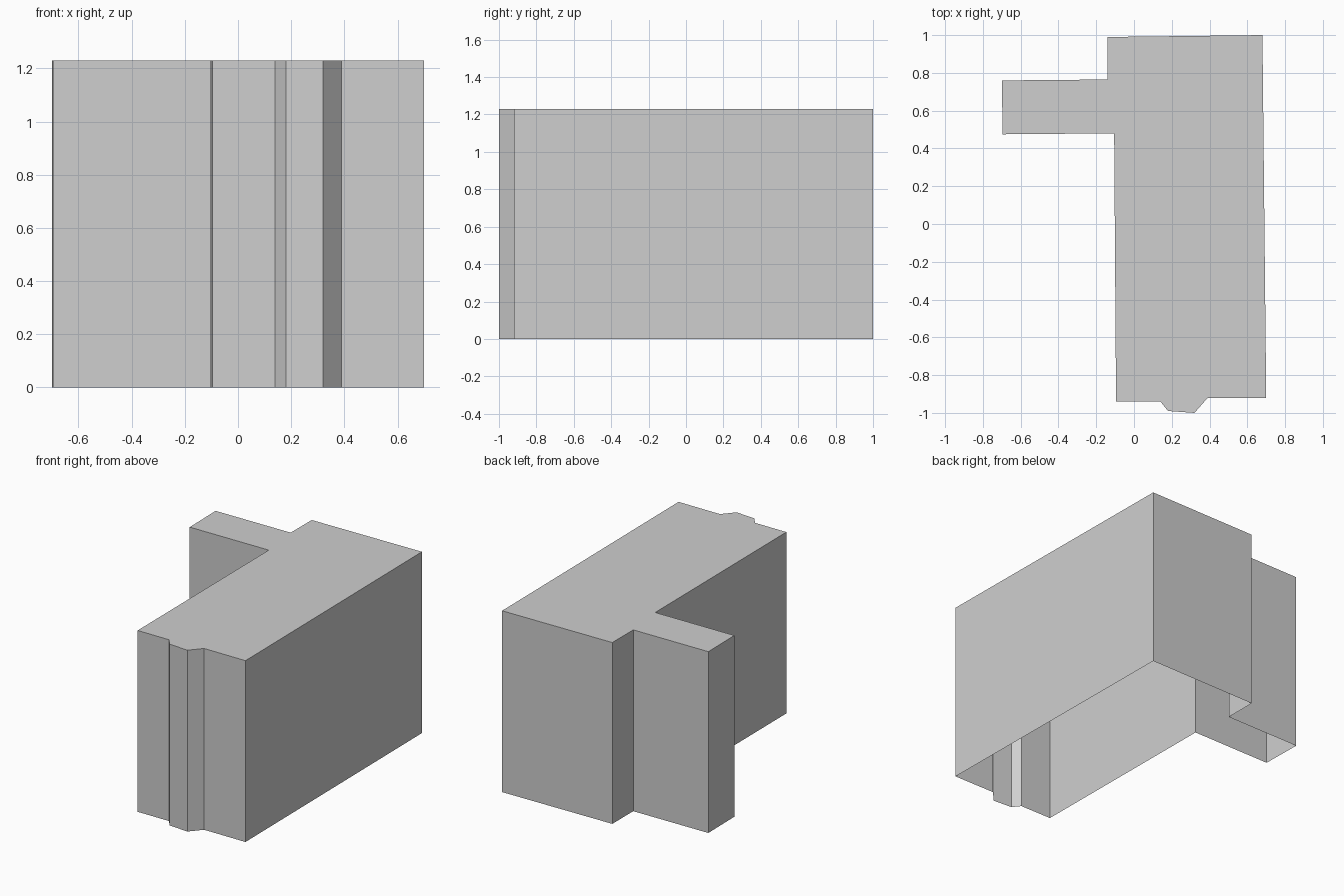
import bpy
import bmesh

cube = bpy.data.objects.get("Cube")
if cube:
    bpy.data.objects.remove(cube, do_unlink=True)

HEIGHT = 1.23

# Footprint: main block, side wing and shallow front bay, counter-clockwise
FOOTPRINT = [
    (0.70, -0.92), (0.68, 1.0), (-0.14, 0.99), (-0.14, 0.765),
    (-0.70, 0.76), (-0.695, 0.475), (-0.105, 0.48), (-0.095, -0.94),
    (0.14, -0.94), (0.18, -0.99), (0.32, -1.0), (0.39, -0.92),
]

# Plain light grey
grey = bpy.data.materials.new("light_grey")
colour = (0.62, 0.62, 0.62, 1.0)
grey.use_nodes = True
grey.diffuse_color = colour
grey.node_tree.nodes["Principled BSDF"].inputs["Base Color"].default_value = colour


def add_building(name, outline, height, material):
    """Flat roof with thin walls drawn down to the ground, open underneath."""
    bm = bmesh.new()
    roof = bm.faces.new([bm.verts.new((x, y, height)) for x, y in outline])
    walls = bmesh.ops.extrude_edge_only(bm, edges=list(roof.edges))
    lower = [v for v in walls["geom"] if isinstance(v, bmesh.types.BMVert)]
    bmesh.ops.translate(bm, verts=lower, vec=(0, 0, -height))
    bmesh.ops.recalc_face_normals(bm, faces=bm.faces)
    roof.normal_update()
    if roof.normal.z < 0:
        bmesh.ops.reverse_faces(bm, faces=bm.faces)
    mesh = bpy.data.meshes.new(name)
    bm.to_mesh(mesh)
    bm.free()
    mesh.materials.append(material)
    obj = bpy.data.objects.new(name, mesh)
    bpy.context.collection.objects.link(obj)
    return obj


add_building("building_shell", FOOTPRINT, HEIGHT, grey)
